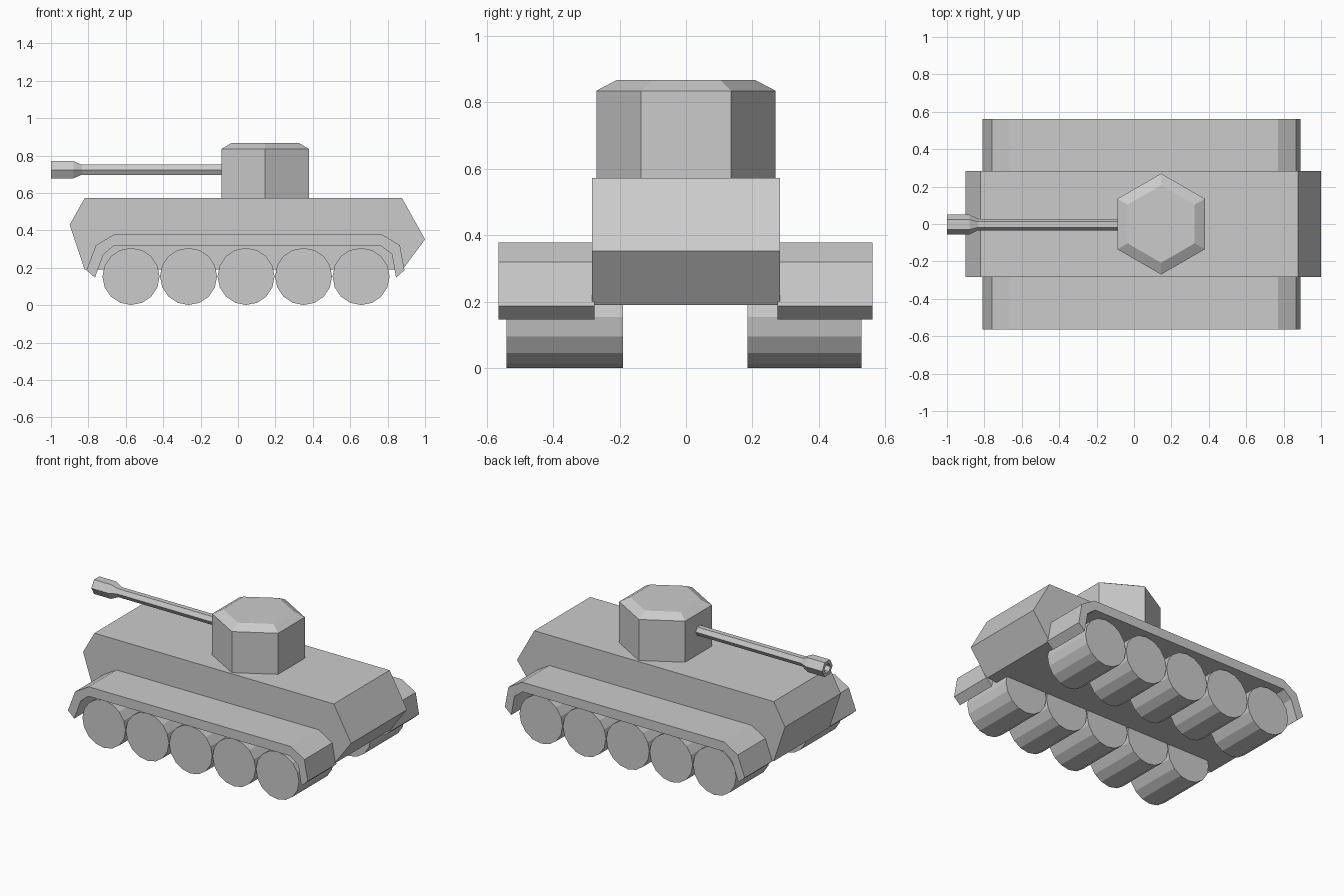
import bpy, bmesh
from math import sin, cos, pi

if "Cube" in bpy.data.objects:
    bpy.data.objects.remove(bpy.data.objects["Cube"])


def finish(bm, name):
    bmesh.ops.recalc_face_normals(bm, faces=bm.faces[:])
    mesh = bpy.data.meshes.new(name)
    bm.to_mesh(mesh)
    bm.free()
    obj = bpy.data.objects.new(name, mesh)
    bpy.context.collection.objects.link(obj)
    return obj


def loft(name, rings):
    """Join equal-length rings of points into a capped solid."""
    bm = bmesh.new()
    loops = [[bm.verts.new(p) for p in ring] for ring in rings]
    for a, b in zip(loops, loops[1:]):
        for i in range(len(a)):
            j = (i + 1) % len(a)
            bm.faces.new((a[i], a[j], b[j], b[i]))
    bm.faces.new(loops[0])
    bm.faces.new(loops[-1])
    return finish(bm, name)


def extrude_y(name, profile, y0, y1):
    return loft(name, [[(x, y, z) for x, z in profile] for y in (y0, y1)])


def circle(n, r):
    return [(r * cos(2 * pi * i / n), r * sin(2 * pi * i / n)) for i in range(n)]


# Hull
extrude_y("hull", [(-0.82, 0.19), (-0.90, 0.43), (-0.82, 0.572), (0.877, 0.572),
                   (1.0, 0.352), (0.88, 0.19)], -0.283, 0.283)

# Bent fenders on both sides
fender = [(-0.81, 0.187), (-0.76, 0.32), (-0.663, 0.378), (0.77, 0.378),
          (0.866, 0.32), (0.89, 0.187), (0.845, 0.147), (0.823, 0.272),
          (0.765, 0.317), (-0.665, 0.317), (-0.72, 0.27), (-0.765, 0.147)]
extrude_y("fender_front", fender, -0.565, -0.275)
extrude_y("fender_back", fender, 0.275, 0.562)

# Road wheels, five per side
for side, y0, y1 in (("front", -0.54, -0.19), ("back", 0.185, 0.528)):
    for i in range(5):
        cx = -0.572 + 0.3075 * i
        extrude_y(f"wheel_{side}_{i + 1}",
                  [(cx + x, 0.1535 + z) for x, z in circle(16, 0.1525)], y0, y1)

# Six-sided turret with a chamfered roof
loft("turret", [[(0.145 + y, x, z) for x, y in circle(6, r)]
                for z, r in ((0.56, 0.27), (0.835, 0.27), (0.868, 0.207))])

# Gun barrel with a hollow, flared muzzle
loft("gun_barrel", [[(bx, -0.003 + y, 0.724 + z) for y, z in circle(6, r)]
                    for bx, r in ((-0.05, 0.031), (-0.835, 0.031), (-0.88, 0.053),
                                  (-1.0, 0.053), (-1.0, 0.031), (-0.9, 0.031))])
